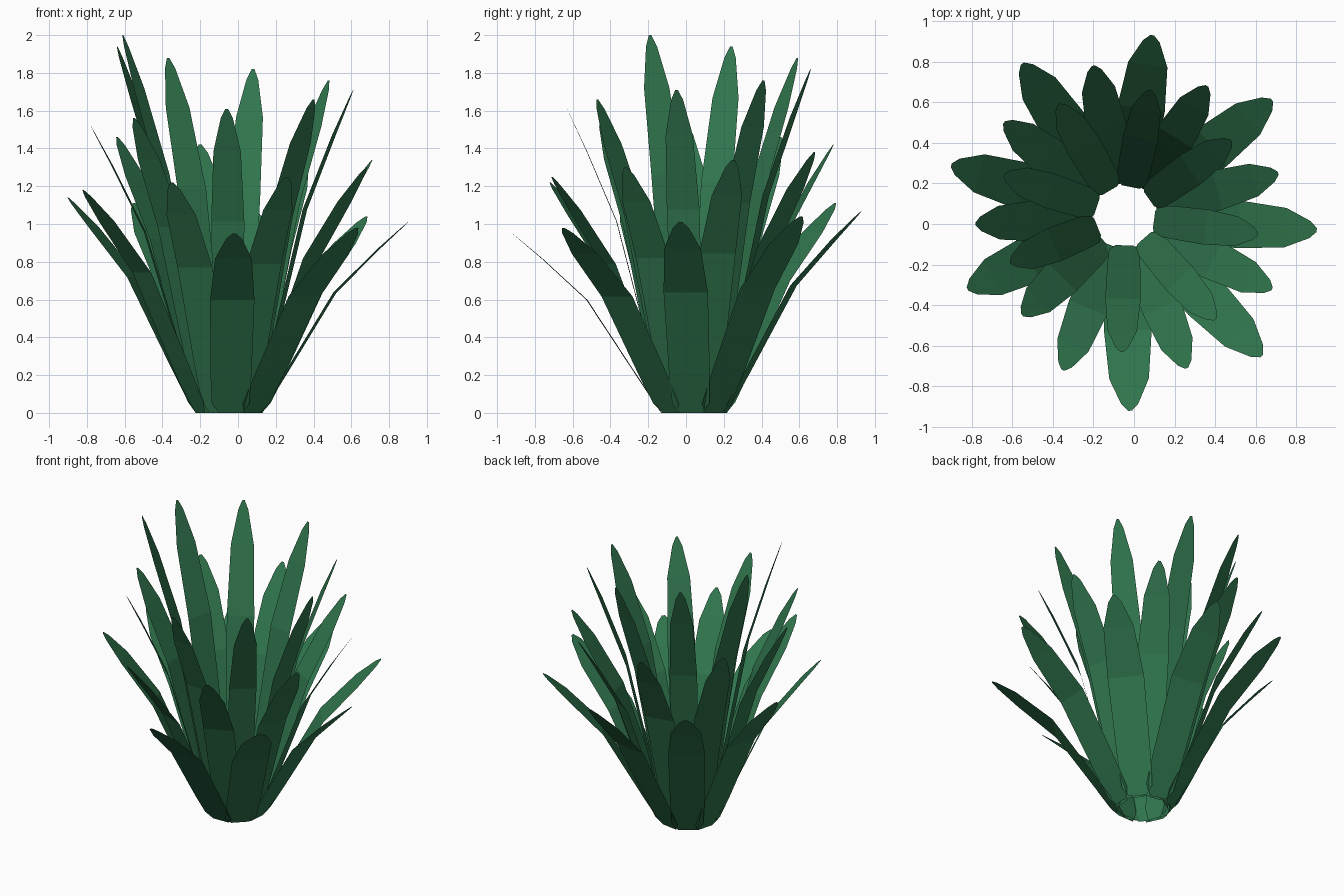
import bpy
import math
from mathutils import Vector

if "Cube" in bpy.data.objects:
    bpy.data.objects.remove(bpy.data.objects["Cube"])

green = bpy.data.materials.new("leaf green")
green.diffuse_color = (0.03, 0.18, 0.075, 1)
green.use_nodes = True
green.node_tree.nodes["Principled BSDF"].inputs["Base Color"].default_value = green.diffuse_color

CENTRE = Vector((-0.045, 0.04, 0.0))

# blade outline: (width share, outward share, height share), from base to tip
BLADE = [(0.50, 0.0, 0.0), (0.84, 0.04, 0.05), (0.92, 0.16, 0.20), (1.0, 0.50, 0.63),
         (0.83, 0.80, 0.86), (0.36, 0.957, 0.97), (0.08, 1.0, 1.0)]

# leaf tips of the three whorls
OUTER = [(.90, -.03, 1.01), (.63, -.65, .98), (-.02, -.92, .95), (-.82, -.32, 1.18),
         (-.90, .29, 1.14), (-.55, .79, 1.11), (.09, .93, 1.07), (.68, .61, 1.04)]
MIDDLE = [(.71, .25, 1.34), (.68, -.32, 1.30), (.26, -.71, 1.25), (-.35, -.72, 1.22),
          (-.55, -.45, 1.56), (-.78, 0, 1.52), (-.64, .50, 1.46), (-.20, .78, 1.42),
          (.36, .68, 1.38)]
INNER = [(.61, -.05, 1.71), (.40, -.47, 1.66), (-.06, -.63, 1.61), (-.61, -.19, 2.0),
         (-.64, .24, 1.94), (-.37, .59, 1.88), (.08, .66, 1.82), (.48, .41, 1.76)]


def whorl(name, tips, width, base_radius):
    """One ring of thin strap leaves, each bending outward to its tip."""
    verts, faces = [], []
    for tip in tips:
        out = Vector(tip) - CENTRE
        out.z = 0
        reach = out.length
        out.normalize()
        side = Vector((-out.y, out.x, 0)) * width / 2
        start = len(verts)
        for w, r, h in BLADE:
            p = CENTRE + out * (base_radius + (reach - base_radius) * r)
            p.z = tip[2] * h
            verts += [p - side * w, p + side * w]
        for i in range(len(BLADE) - 1):
            a = start + 2 * i
            faces.append((a, a + 1, a + 3, a + 2))
    mesh = bpy.data.meshes.new(name)
    mesh.from_pydata(verts, [], faces)
    mesh.materials.append(green)
    obj = bpy.data.objects.new(name, mesh)
    bpy.context.collection.objects.link(obj)


whorl("outer_leaves", OUTER, 0.235, 0.17)
whorl("middle_leaves", MIDDLE, 0.20, 0.16)
whorl("inner_leaves", INNER, 0.175, 0.145)
